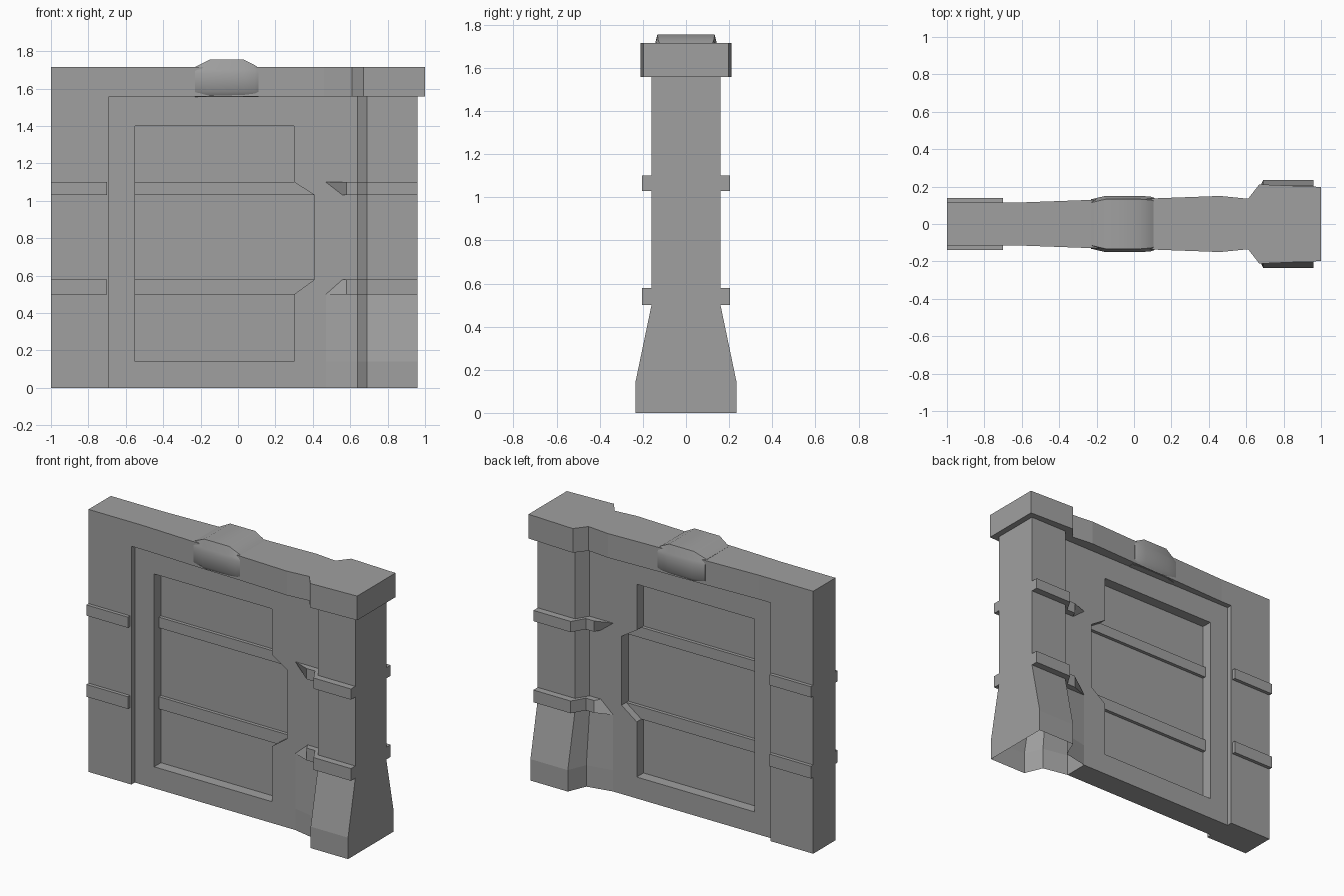
import bpy, bmesh
from math import radians

cube = bpy.data.objects.get("Cube")
if cube:
    bpy.data.objects.remove(cube, do_unlink=True)

GREY = (0.35, 0.35, 0.35, 1)
mat = bpy.data.materials.new("plain grey")
mat.use_nodes = True
mat.diffuse_color = GREY
mat.node_tree.nodes["Principled BSDF"].inputs["Base Color"].default_value = GREY


def loft(name, rings, cap_start=True, cap_end=True):
    """Skin a row of matching closed rings of 3D points."""
    bm = bmesh.new()
    loops = [[bm.verts.new(p) for p in ring] for ring in rings]
    n = len(loops[0])
    for a, b in zip(loops, loops[1:]):
        for i in range(n):
            j = (i + 1) % n
            bm.faces.new((a[i], a[j], b[j], b[i]))
    if cap_start:
        bm.faces.new(loops[0][::-1])
    if cap_end:
        bm.faces.new(loops[-1])
    bmesh.ops.recalc_face_normals(bm, faces=bm.faces)
    mesh = bpy.data.meshes.new(name)
    bm.to_mesh(mesh)
    bm.free()
    mesh.materials.append(mat)
    ob = bpy.data.objects.new(name, mesh)
    bpy.context.collection.objects.link(ob)
    return ob


def plan(z, half):
    """Ring at height z from the back half outline, mirrored to the front."""
    return [(x, y, z) for x, y in half] + [(x, -y, z) for x, y in reversed(half)]


def box(name, x0, x1, y, z0, z1):
    half = [(x0, y), (x1, y)]
    return loft(name, [plan(z0, half), plan(z1, half)])


def plate(name, outline, y0, y1):
    """Front outline in x and z, extruded along y."""
    return loft(name, [[(x, y, z) for x, z in outline] for y in (y0, y1)])


BAND_Z, TOP_Z = 1.557, 1.715
LOW, HIGH = (0.50, 0.58), (1.03, 1.10)   # strap heights

# Plain end post with two straps
box("end_post", -1, -0.69, 0.115, 0, BAND_Z)
for label, (z0, z1) in (("lower", LOW), ("upper", HIGH)):
    box(label + "_post_strap", -1, -0.70, 0.138, z0, z1)

# Wall slab, recessed on both sides
slab = box("wall_panel", -0.69, 0.47, 0.08, 0, BAND_Z)
recess = [(-0.55, 0.14), (0.30, 0.14), (0.30, LOW[0]), (0.41, LOW[1]),
          (0.41, HIGH[0]), (0.30, HIGH[1]), (-0.55, 1.40)]
recess.insert(6, (0.30, 1.40))
for side in (-1, 1):
    cutter = plate("recess_cutter", recess, side * 0.01, side * 0.2)
    cutter.hide_render = True
    mod = slab.modifiers.new("recess", 'BOOLEAN')
    mod.operation = 'DIFFERENCE'
    mod.solver = 'EXACT'
    mod.object = cutter
    bpy.context.view_layer.objects.active = slab
    bpy.ops.object.modifier_apply(modifier=mod.name)
    bpy.data.objects.remove(cutter, do_unlink=True)

# Raised rails inside the recesses, ending on the slanted recess edge
for label, wide, narrow in (("lower", LOW[1], LOW[0]), ("upper", HIGH[0], HIGH[1])):
    rail = [(-0.55, narrow), (0.30, narrow), (0.41, wide), (-0.55, wide)]
    plate(label + "_rail", rail, -0.032, 0.032)

# Corner pillar, flared at the foot and open underneath
shaft = [(0.47, 0.08), (0.64, 0.08), (0.69, 0.16), (0.96, 0.16)]
foot = [(0.47, 0.08), (0.64, 0.115), (0.69, 0.235), (0.96, 0.235)]
loft("pillar", [plan(0, foot), plan(0.14, foot), plan(0.50, shaft),
                plan(BAND_Z, shaft)], cap_start=False)

# Pillar straps with a pointed tongue along the wall
strap = [(0.58, 0.12), (0.64, 0.12), (0.69, 0.205), (0.96, 0.205)]
tip, heel = [(0.47, 0.08)] + strap, [(0.56, 0.08)] + strap
loft("lower_pillar_strap", [plan(LOW[0], tip), plan(LOW[1], heel)])
loft("upper_pillar_strap", [plan(HIGH[0], heel), plan(HIGH[1], tip)])

# Top band that widens into the pillar cap
band = [(-1, 0.115), (-0.61, 0.115), (-0.2, 0.13), (0.11, 0.137), (0.46, 0.15),
        (0.61, 0.135), (0.67, 0.212), (1, 0.198)]
loft("top_band", [plan(BAND_Z, band), plan(TOP_Z, band)])


# Rounded clamp over the top band
def clamp_ring(x, y, top):
    half = [(y - 0.025, 1.555), (y, 1.585), (y, 1.68), (y - 0.005, 1.70), (y - 0.018, top)]
    return [(x, a, z) for a, z in half] + [(x, -a, z) for a, z in reversed(half)]


clamp = loft("top_clamp", [clamp_ring(-0.23, 0.132, 1.716), clamp_ring(-0.15, 0.151, 1.755),
                           clamp_ring(0.03, 0.151, 1.755), clamp_ring(0.09, 0.146, 1.725),
                           clamp_ring(0.11, 0.139, 1.712)])
bpy.ops.object.select_all(action='DESELECT')
clamp.select_set(True)
bpy.context.view_layer.objects.active = clamp
bpy.ops.object.shade_smooth_by_angle(angle=radians(40))
